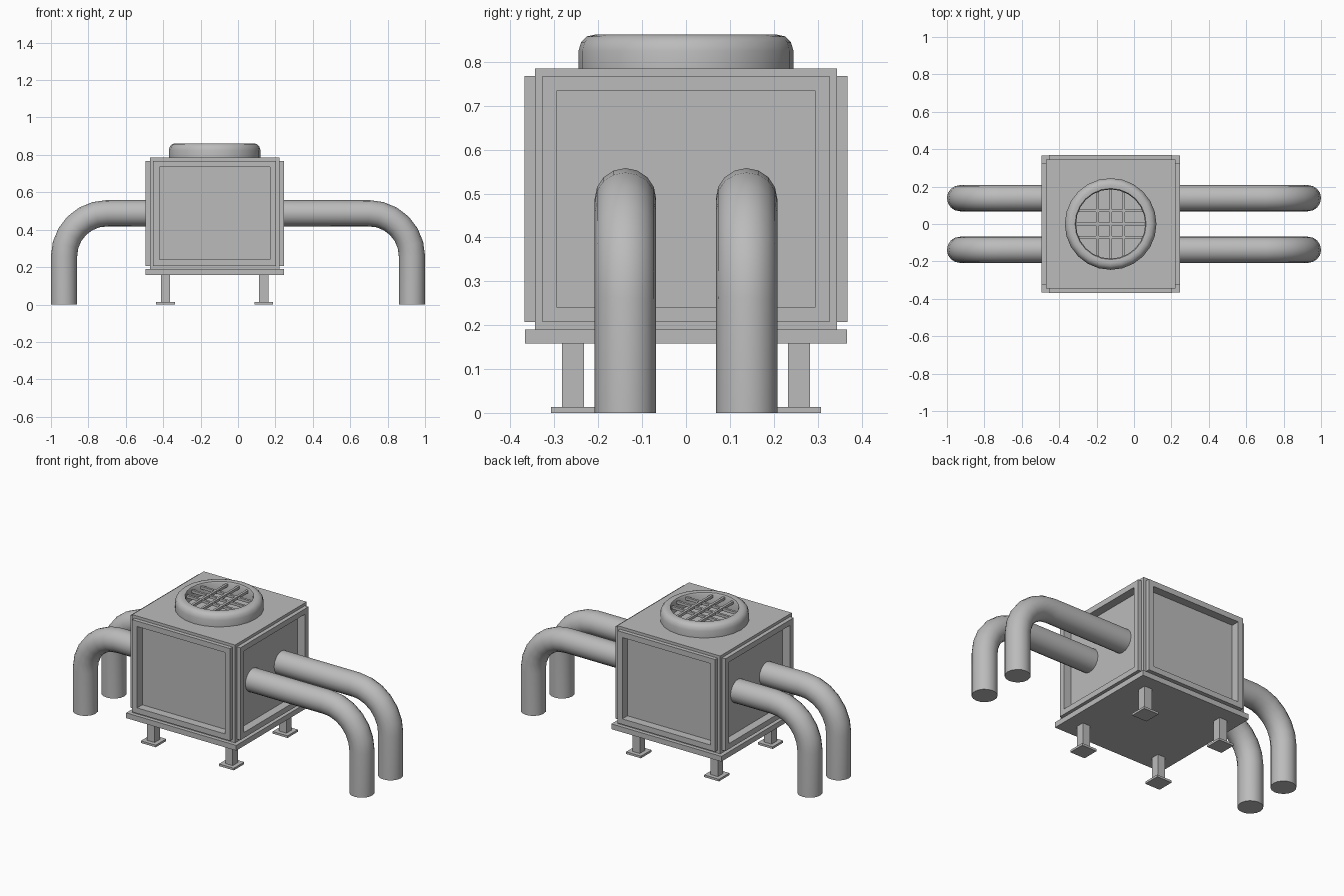
import bpy, bmesh, math

if "Cube" in bpy.data.objects:
    bpy.data.objects.remove(bpy.data.objects["Cube"], do_unlink=True)

grey = bpy.data.materials.new("light_grey_metal")
colour = (0.5, 0.5, 0.5, 1)
grey.diffuse_color = colour
grey.use_nodes = True
grey.node_tree.nodes["Principled BSDF"].inputs["Base Color"].default_value = colour

CX = -0.125   # centre of the cabinet


def finish(name, bm, smooth=False):
    bmesh.ops.recalc_face_normals(bm, faces=bm.faces)
    mesh = bpy.data.meshes.new(name)
    bm.to_mesh(mesh)
    bm.free()
    mesh.materials.append(grey)
    obj = bpy.data.objects.new(name, mesh)
    bpy.context.collection.objects.link(obj)
    if smooth:
        shade(obj)
    return obj


def shade(obj):
    bpy.ops.object.select_all(action='DESELECT')
    obj.select_set(True)
    bpy.context.view_layer.objects.active = obj
    bpy.ops.object.shade_smooth_by_angle(angle=math.radians(40))


def box_mesh(x, y, z0, z1, hx, hy):
    bm = bmesh.new()
    bmesh.ops.create_cube(bm, size=1)
    for v in bm.verts:
        v.co = (x + v.co.x * 2 * hx, y + v.co.y * 2 * hy,
                (z0 + z1) / 2 + v.co.z * (z1 - z0))
    return bm


def box(name, *dims):
    return finish(name, box_mesh(*dims))


# Cabinet: each side carries a raised frame around a recessed panel
bm = box_mesh(CX, 0, 0.19, 0.785, 0.346, 0.344)
bm.normal_update()
for face in [f for f in bm.faces if abs(f.normal.z) < 0.5]:
    normal = face.normal.copy()
    for border, depth in ((0.024, 0.024), (0.047, -0.05)):
        bmesh.ops.inset_individual(bm, faces=[face], thickness=border)
        ring = bmesh.ops.inset_individual(bm, faces=[face], thickness=0)
        bmesh.ops.translate(bm, verts=face.verts, vec=normal * depth)
finish("cabinet", bm)

box("base_plate", CX, 0, 0.158, 0.19, 0.37, 0.367)

# Legs with square feet
for sx, side in ((-1, "right"), (1, "left")):
    for sy, end in ((-1, "front"), (1, "back")):
        x, y = CX + sx * 0.2625, sy * 0.258
        box(f"{end}_{side}_leg", x, y, 0.013, 0.158, 0.025, 0.025)
        box(f"{end}_{side}_foot", x, y, 0, 0.013, 0.05, 0.05)

# Rounded fan housing, turned from a profile
profile = [(0.245, 0.785), (0.245, 0.825), (0.239, 0.845), (0.226, 0.858),
           (0.208, 0.862), (0.19, 0.86), (0.185, 0.85), (0.185, 0.787)]
bm = bmesh.new()
points = [bm.verts.new((CX + r, 0, z)) for r, z in profile]
edges = [bm.edges.new(pair) for pair in zip(points, points[1:])]
bmesh.ops.spin(bm, geom=points + edges, cent=(CX, 0, 0), axis=(0, 0, 1),
               angle=math.tau, steps=24, use_merge=True)
bmesh.ops.remove_doubles(bm, verts=bm.verts, dist=0.0005)
finish("fan_housing", bm, smooth=True)

# Grille bars crossing the fan opening
for i in (-1, 0, 1):
    offset = i * 0.07
    half = math.sqrt(0.187 ** 2 - offset ** 2)
    box(f"grille_bar_lengthwise_{i + 2}", CX, offset, 0.832, 0.848, half, 0.007)
    box(f"grille_bar_crosswise_{i + 2}", CX + offset, 0, 0.834, 0.85, 0.007, half)


# Pipes leave the side panels and bend down to the ground
def pipe(name, side, y):
    bend = 0.23
    path = [(0.15 if side > 0 else 0.4, 0.488)]
    for k in range(7):
        a = math.radians(90 - 15 * k)
        path.append((0.7 + bend * math.cos(a), 0.488 - bend + bend * math.sin(a)))
    path.append((0.93, 0))
    curve = bpy.data.curves.new(name, 'CURVE')
    curve.dimensions = '3D'
    curve.bevel_depth = 0.07
    curve.bevel_resolution = 6
    curve.use_fill_caps = True
    spline = curve.splines.new('POLY')
    spline.points.add(len(path) - 1)
    for p, (x, z) in zip(spline.points, path):
        p.co = (side * x, y, z, 1)
    curve.materials.append(grey)
    obj = bpy.data.objects.new(name, curve)
    bpy.context.collection.objects.link(obj)
    bpy.ops.object.select_all(action='DESELECT')
    obj.select_set(True)
    bpy.context.view_layer.objects.active = obj
    bpy.ops.object.convert(target='MESH')
    shade(bpy.context.view_layer.objects.active)


for side, label in ((-1, "right"), (1, "left")):
    for y, end in ((-0.138, "front"), (0.138, "back")):
        pipe(f"{end}_{label}_pipe", side, y)
